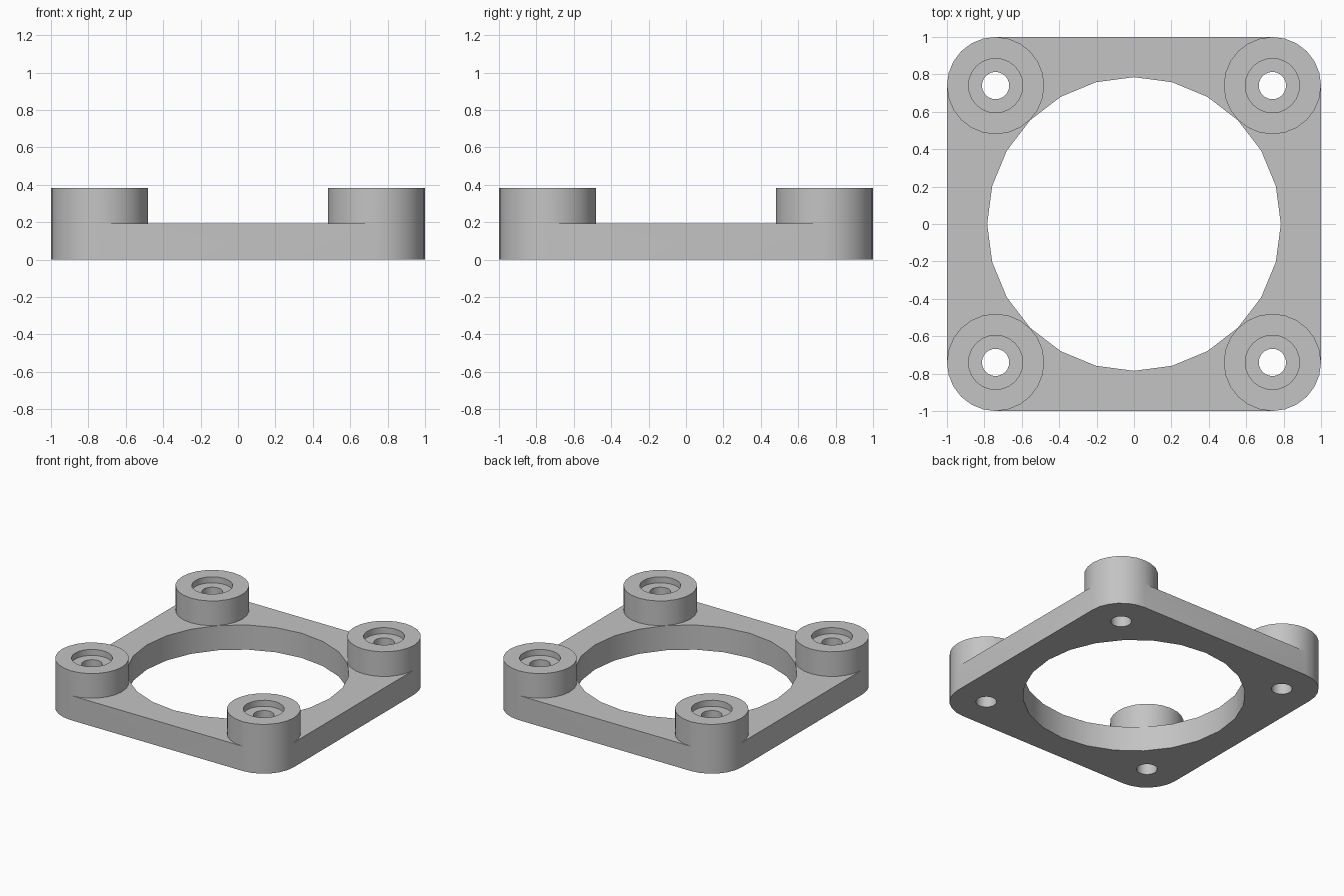
import bpy, bmesh
from math import cos, sin, pi

if "Cube" in bpy.data.objects:
    bpy.data.objects.remove(bpy.data.objects["Cube"], do_unlink=True)

SEG = 24
Q = SEG // 4
OFFSET, BOSS_R, BORE_R = 0.74, 0.26, 0.785
RECESS_R, HOLE_R = 0.145, 0.073
PLATE_Z, BOSS_Z, RECESS_Z = 0.192, 0.384, 0.337

bm = bmesh.new()


def ring(cx, cy, r, z):
    return [bm.verts.new((cx + r * cos(2 * pi * i / SEG),
                          cy + r * sin(2 * pi * i / SEG), z)) for i in range(SEG)]


def bridge(a, b):
    n = len(a)
    for i in range(n):
        j = (i + 1) % n
        bm.faces.new((a[i], a[j], b[j], b[i]))


def fill(loops, up):
    edges = []
    for loop in loops:
        for a, b in zip(loop, loop[1:] + loop[:1]):
            edges.append(bm.edges.get((a, b)) or bm.edges.new((a, b)))
    bmesh.ops.triangle_fill(bm, edges=edges, use_beauty=True, normal=(0, 0, up))


# Corner bosses with recessed through holes
outer_top, outer_low, inner_top, holes = [], [], [], []
for k, (sx, sy) in enumerate([(1, 1), (-1, 1), (-1, -1), (1, -1)]):
    cx, cy = sx * OFFSET, sy * OFFSET
    profile = [(BOSS_R, PLATE_Z), (BOSS_R, BOSS_Z), (RECESS_R, BOSS_Z),
               (RECESS_R, RECESS_Z), (HOLE_R, RECESS_Z), (HOLE_R, 0)]
    rings = [ring(cx, cy, r, z) for r, z in profile]
    for a, b in zip(rings, rings[1:]):
        bridge(a, b)
    holes.append(rings[-1])
    # The outer quarter continues down as the rounded plate corner
    corner = [rings[0][(k * Q + i) % SEG] for i in range(Q + 1)]
    outer_top += corner
    outer_low += [bm.verts.new((v.co.x, v.co.y, 0)) for v in corner]
    inner_top += [rings[0][(k * Q - i) % SEG] for i in range(SEG - Q + 1)]

# Plate walls, round central opening, top and underside
bridge(outer_low, outer_top)
bore_low, bore_top = ring(0, 0, BORE_R, 0), ring(0, 0, BORE_R, PLATE_Z)
bridge(bore_low, bore_top)
fill([inner_top, bore_top], 1)
fill([outer_low, bore_low] + holes, -1)
bmesh.ops.recalc_face_normals(bm, faces=bm.faces[:])

mesh = bpy.data.meshes.new("mounting_frame")
bm.to_mesh(mesh)
bm.free()
frame = bpy.data.objects.new("mounting_frame", mesh)
bpy.context.collection.objects.link(frame)

# Plain grey finish
grey = bpy.data.materials.new("plain grey")
grey.use_nodes = True
colour = (0.55, 0.55, 0.55, 1)
grey.diffuse_color = colour
for node in grey.node_tree.nodes:
    if node.type == "BSDF_PRINCIPLED":
        node.inputs["Base Color"].default_value = colour
mesh.materials.append(grey)

bpy.ops.object.select_all(action="DESELECT")
frame.select_set(True)
bpy.context.view_layer.objects.active = frame
bpy.ops.object.shade_smooth_by_angle()
